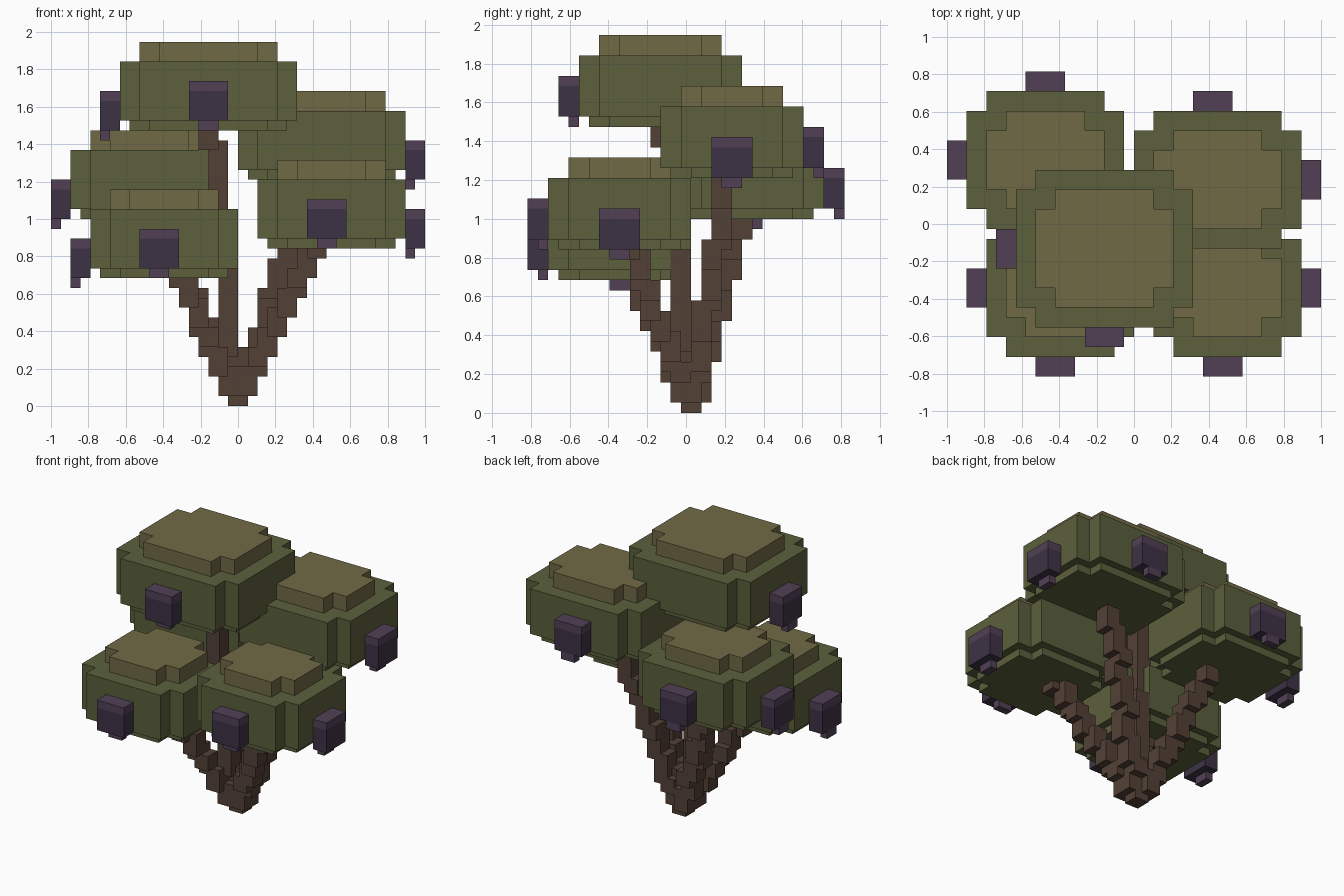
import bpy, bmesh
from mathutils import Vector

if "Cube" in bpy.data.objects:
    bpy.data.objects.remove(bpy.data.objects["Cube"])

U = 2 / 38            # block unit
YO = 0.5              # the grid is shifted half a unit in y


def material(name, rgb):
    m = bpy.data.materials.new(name)
    m.diffuse_color = (*[(c / 255) ** 2.2 for c in rgb], 1)
    m.use_nodes = True
    m.node_tree.nodes["Principled BSDF"].inputs["Base Color"].default_value = m.diffuse_color
    return m


GREEN = material("leaf_green", (92, 96, 62))
TAN = material("leaf_top", (112, 105, 72))
DARK = material("fruit_dark", (64, 54, 71))
LIGHT = material("fruit_light", (82, 66, 86))
BARK = material("bark", (84, 67, 57))


def finish(bm, name, mat):
    bmesh.ops.recalc_face_normals(bm, faces=bm.faces)
    me = bpy.data.meshes.new(name)
    bm.to_mesh(me)
    bm.free()
    me.materials.append(mat)
    ob = bpy.data.objects.new(name, me)
    bpy.context.collection.objects.link(ob)
    return ob


def slab(name, x0, x1, y0, y1, z0, z1, mat, cut=0):
    """Extruded rectangle with optional square notches in its corners."""
    if cut:
        a, b, c, d = x0 + cut, x1 - cut, y0 + cut, y1 - cut
        pts = [(a, y0), (b, y0), (b, c), (x1, c), (x1, d), (b, d),
               (b, y1), (a, y1), (a, d), (x0, d), (x0, c), (a, c)]
    else:
        pts = [(x0, y0), (x1, y0), (x1, y1), (x0, y1)]
    bm = bmesh.new()
    f = bm.faces.new([bm.verts.new((x * U, (y + YO) * U, z0 * U)) for x, y in pts])
    ext = bmesh.ops.extrude_face_region(bm, geom=[f], use_keep_orig=True)
    top = [v for v in ext["geom"] if isinstance(v, bmesh.types.BMVert)]
    bmesh.ops.translate(bm, verts=top, vec=(0, 0, (z1 - z0) * U))
    return finish(bm, name, mat)


def canopy(name, x0, x1, y0, y1, z):
    for part, i, a, b, mat in (("underside", 1, -1, 0, GREEN),
                               ("leaves", 0, 0, 6, GREEN),
                               ("top", 2, 6, 8, TAN)):
        slab(f"{name}_{part}", x0 + i, x1 - i, y0 + i, y1 - i, z + a, z + b, mat, 2)


def fruit(name, x, y, z, on_side):
    """Hanging block; flat along x when on a side face, else along y."""
    w, d = (2, 4) if on_side else (4, 2)
    slab(name + "_body", x, x + w, y, y + d, z, z + 3, DARK)
    slab(name + "_cap", x, x + w, y, y + d, z + 3, z + 4, LIGHT)
    tx0, tx1, ty0, ty1 = (0, 1, 1, 3) if on_side else (1, 3, 1, 2)
    slab(name + "_tip", x + tx0, x + tx1, y + ty0, y + ty1, z - 1, z, LIGHT)


def branch_cells(end):
    """Cells filled by 2x2x2 blocks stepping along a line from the base."""
    cells = set()
    ex, ey, ez = end
    for k in range(int(ez)):
        t = (k + 1) / ez
        cx, cy = round(ex * t), round(ey * t)
        cells |= {(cx + i, cy + j, k + h) for i in (-1, 0) for j in (-1, 0) for h in (0, 1)}
    return cells


def voxel_mesh(name, cells, mat):
    bm = bmesh.new()
    cache = {}

    def vert(p):
        p = tuple(int(c) for c in p)
        if p not in cache:
            cache[p] = bm.verts.new((p[0] * U, (p[1] + YO) * U, p[2] * U))
        return cache[p]

    for c in sorted(cells):
        for ax in range(3):
            u, v = Vector((0, 0, 0)), Vector((0, 0, 0))
            u[(ax + 1) % 3] = v[(ax + 2) % 3] = 1
            for s in (0, 1):
                n = list(c)
                n[ax] += 2 * s - 1
                if tuple(n) in cells:
                    continue
                o = Vector(c)
                o[ax] += s
                quad = [o, o + u, o + u + v, o + v]
                bm.faces.new([vert(p) for p in (quad if s else quad[::-1])])
    me = bpy.data.meshes.new(name)
    bm.to_mesh(me)
    bm.free()
    me.materials.append(mat)
    bpy.context.collection.objects.link(bpy.data.objects.new(name, me))


# name: x0, x1, y0, y1, z of leaves; fruits as (x, y, on_side)
TREES = {
    "top_canopy": ((-12, 6, -11, 5, 29), [(-14, -5, True), (-5, -13, False)]),
    "front_left_canopy": ((-15, 0, -14, 0, 14), [(-17, -9, True), (-10, -16, False)]),
    "front_right_canopy": ((2, 17, -14, 0, 17), [(17, -9, True), (7, -16, False)]),
    "back_right_canopy": ((0, 17, -3, 11, 24), [(17, 2, True), (6, 11, False)]),
    "back_left_canopy": ((-17, -1, -1, 13, 20), [(-19, 4, True), (-11, 13, False)]),
}

trunk = set()
for name, (box, fruits) in TREES.items():
    canopy(name, *box)
    z = box[4]
    for x, y, side in fruits:
        label = name.replace("canopy", "side_fruit" if side else "face_fruit")
        fruit(label, x, y, z - side, side)
    # branch aims at the canopy middle and stops inside it
    cx, cy = (box[0] + box[1]) / 2, (box[2] + box[3]) / 2
    trunk |= {c for c in branch_cells((cx, cy, z + 3)) if c[2] < z}

voxel_mesh("trunk_branches", trunk, BARK)
